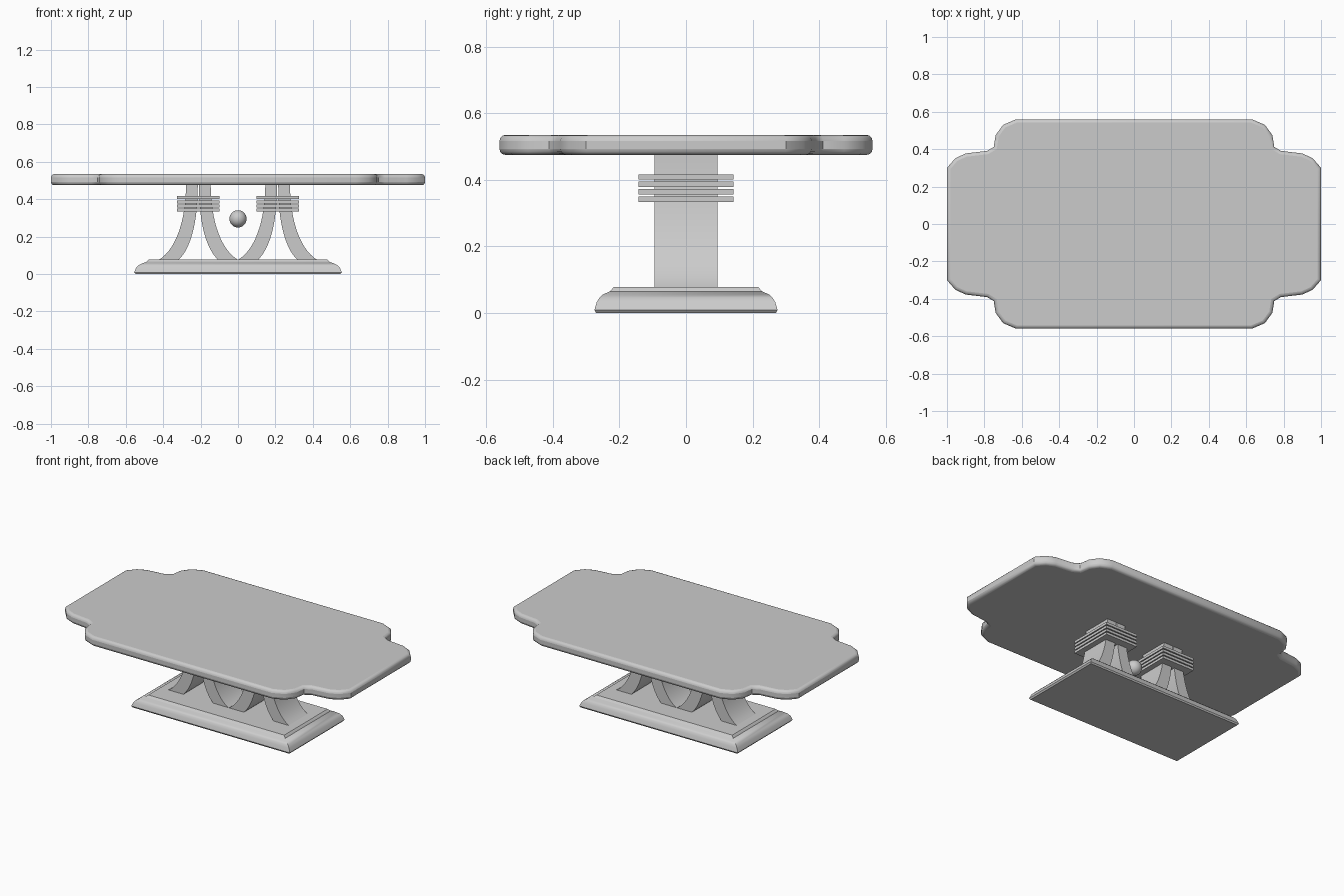
import bpy, bmesh
from mathutils import Vector
from mathutils.geometry import interpolate_bezier

if "Cube" in bpy.data.objects:
    bpy.data.objects.remove(bpy.data.objects["Cube"])


def finish(name, bm, smooth=True):
    bmesh.ops.recalc_face_normals(bm, faces=bm.faces)
    me = bpy.data.meshes.new(name)
    bm.to_mesh(me)
    bm.free()
    ob = bpy.data.objects.new(name, me)
    bpy.context.collection.objects.link(ob)
    if smooth:
        bpy.ops.object.select_all(action='DESELECT')
        ob.select_set(True)
        bpy.context.view_layer.objects.active = ob
        bpy.ops.object.shade_smooth_by_angle(angle=0.6)
    return ob


def loft(name, rings, smooth=True):
    bm = bmesh.new()
    vs = [[bm.verts.new(p) for p in r] for r in rings]
    n = len(vs[0])
    for a, b in zip(vs, vs[1:]):
        for i in range(n):
            j = (i + 1) % n
            bm.faces.new((a[i], a[j], b[j], b[i]))
    bm.faces.new(vs[0])
    bm.faces.new(vs[-1])
    return finish(name, bm, smooth)


def box(name, center, size):
    bm = bmesh.new()
    bmesh.ops.create_cube(bm, size=1)
    bmesh.ops.scale(bm, vec=size, verts=bm.verts)
    bmesh.ops.translate(bm, vec=center, verts=bm.verts)
    return finish(name, bm, False)


# Tabletop: one quarter of the scalloped outline, mirrored around
q = [(1.0, 0.30), (0.955, 0.352), (0.90, 0.377), (0.785, 0.391),
     (0.75, 0.412), (0.74, 0.475), (0.70, 0.53), (0.63, 0.56)]
outline = q + [(-x, y) for x, y in reversed(q)]
outline += [(-x, -y) for x, y in outline]
top = loft("tabletop", [[(x, y, z) for x, y in outline] for z in (0.475, 0.535)])
bev = top.modifiers.new("round_edge", 'BEVEL')
bev.width = 0.018
bev.segments = 3
bev.limit_method = 'ANGLE'
bev.angle_limit = 1.2

# Moulded base plinth: (x half size, y half size, height)
profile = [(0.548, 0.27, 0.0), (0.555, 0.275, 0.009), (0.545, 0.268, 0.033),
           (0.533, 0.26, 0.046), (0.515, 0.249, 0.056), (0.489, 0.229, 0.065),
           (0.487, 0.226, 0.068), (0.476, 0.217, 0.078)]
loft("base", [[(a, b, z), (-a, b, z), (-a, -b, z), (a, -b, z)] for a, b, z in profile])


# Flared slats, a mirrored pair in each pedestal
def curve(*pts):
    return interpolate_bezier(*[Vector((x, 0, z)) for x, z in pts], 16)


outer = curve((0.066, 0.48), (0.066, 0.30), (0.115, 0.13), (0.215, 0.074))
inner = curve((0.003, 0.48), (0.003, 0.29), (0.035, 0.14), (0.108, 0.074))
W = 0.095
for side, cx in (("left", -0.212), ("right", 0.212)):
    for part, s in (("outer", 1 if cx > 0 else -1), ("inner", -1 if cx > 0 else 1)):
        rings = [[(cx + s * o.x, -W, o.z), (cx + s * o.x, W, o.z),
                  (cx + s * i.x, W, i.z), (cx + s * i.x, -W, i.z)]
                 for o, i in zip(outer, inner)]
        loft(f"{side}_{part}_slat", rings)
    # Stacked collar plates
    for k in range(4):
        box(f"{side}_collar_{k + 1}", (cx, 0, 0.342 + k * 0.0222), (0.226, 0.286, 0.016))

# Ball between the pedestals
bm = bmesh.new()
bmesh.ops.create_uvsphere(bm, u_segments=32, v_segments=16, radius=0.046)
bmesh.ops.translate(bm, vec=(0, 0, 0.295), verts=bm.verts)
finish("ball", bm)
